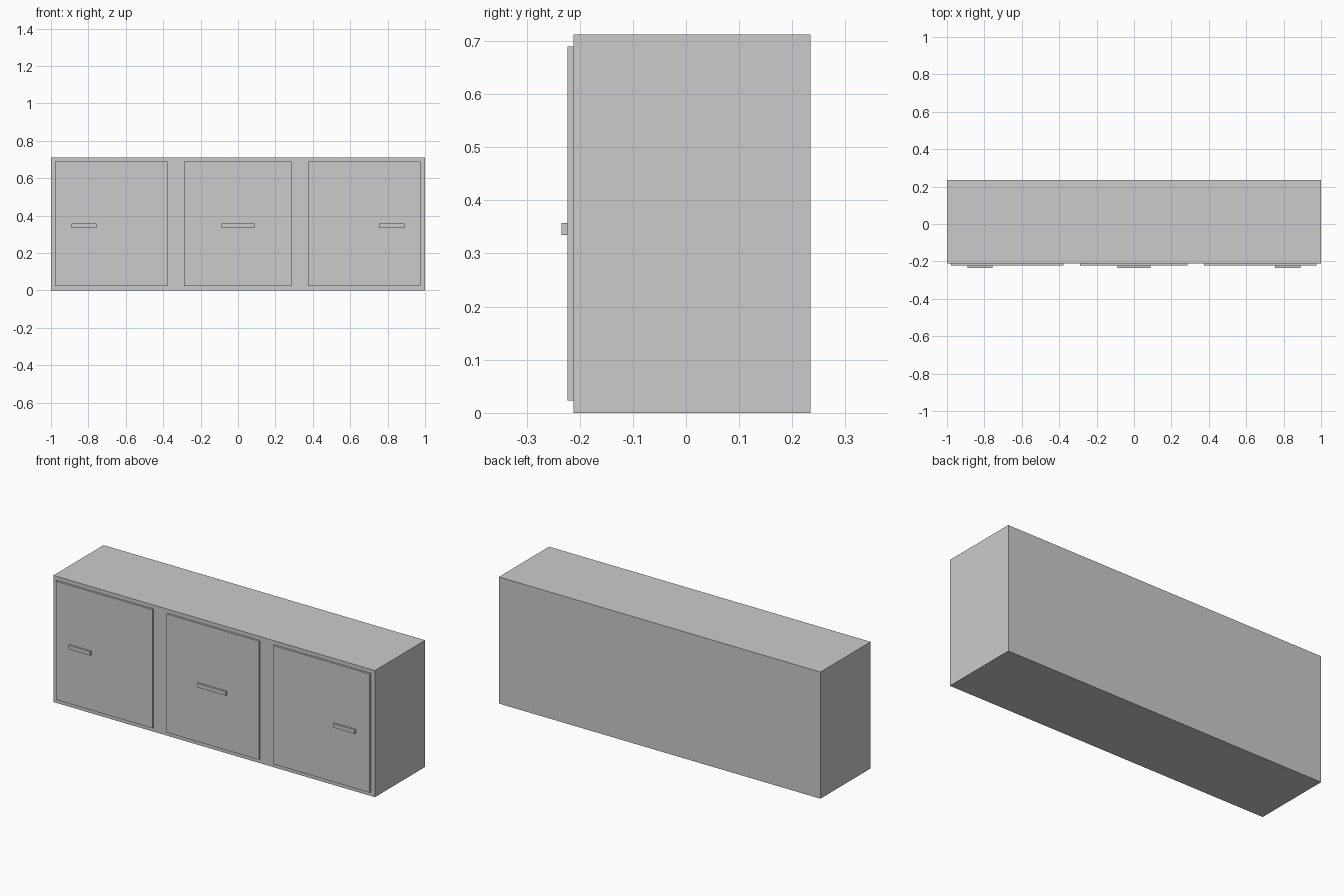
import bpy

if "Cube" in bpy.data.objects:
    bpy.data.objects.remove(bpy.data.objects["Cube"])


def box(name, x, y, z):
    """Box from (min, max) ranges on each axis."""
    bpy.ops.mesh.primitive_cube_add(size=1, location=[sum(r) / 2 for r in (x, y, z)])
    ob = bpy.context.object
    ob.name = name
    ob.scale = [r[1] - r[0] for r in (x, y, z)]
    bpy.ops.object.transform_apply(location=False, rotation=False, scale=True)
    return ob


BODY_FRONT, DOOR_FRONT, HANDLE_FRONT, BACK = -0.2115, -0.2228, -0.234, 0.234

# Cabinet carcass
box("cabinet_body", (-1, 1), (BODY_FRONT, BACK), (0, 0.712))

# Door panels, each with a bar handle: name, door centre, door width, handle centre, handle width
fronts = [
    ("left", -0.677, 0.601, -0.823, 0.135),
    ("middle", -0.001, 0.575, -0.001, 0.177),
    ("right", 0.675, 0.601, 0.822, 0.135),
]
for side, dx, dw, hx, hw in fronts:
    box(side + "_door", (dx - dw / 2, dx + dw / 2), (DOOR_FRONT, BODY_FRONT), (0.0235, 0.69))
    box(side + "_handle", (hx - hw / 2, hx + hw / 2), (HANDLE_FRONT, DOOR_FRONT), (0.335, 0.357))
